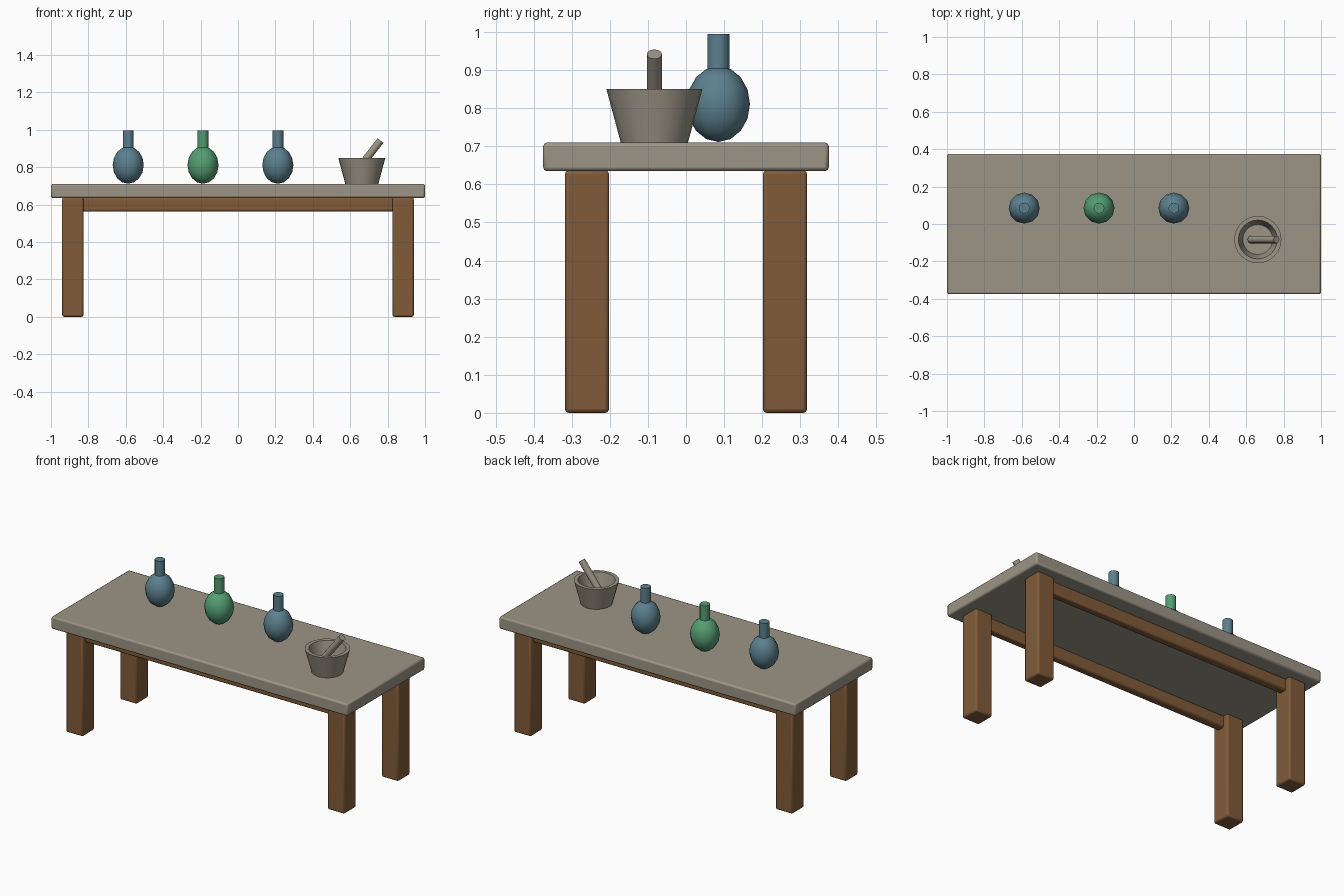
import bpy, math

if "Cube" in bpy.data.objects:
    bpy.data.objects.remove(bpy.data.objects["Cube"])


def material(name, rgb):
    m = bpy.data.materials.new(name)
    m.diffuse_color = (*rgb, 1)
    m.use_nodes = True
    m.node_tree.nodes["Principled BSDF"].inputs["Base Color"].default_value = m.diffuse_color
    return m


STONE = material("grey stone", (0.33, 0.30, 0.235))
WOOD = material("brown wood", (0.22, 0.105, 0.042))
BLUE = material("blue glass", (0.105, 0.215, 0.27))
GREEN = material("green glass", (0.09, 0.34, 0.17))


def finish(name, mat, angle=None):
    o = bpy.context.object
    o.name = name
    o.data.materials.append(mat)
    if angle:
        bpy.ops.object.shade_smooth_by_angle(angle=math.radians(angle))
    return o


def box(name, lo, hi, mat, bevel):
    centre = [(a + b) / 2 for a, b in zip(lo, hi)]
    bpy.ops.mesh.primitive_cube_add(size=1, location=centre)
    o = bpy.context.object
    o.scale = [b - a for a, b in zip(lo, hi)]
    bpy.ops.object.transform_apply(location=False, rotation=False, scale=True)
    m = o.modifiers.new("bevel", 'BEVEL')
    m.width = bevel
    m.segments = 2
    return finish(name, mat, 30)


def lathe(name, profile, sides, loc, mat):
    verts, faces = [], []
    for r, z in profile:
        for i in range(sides):
            a = 2 * math.pi * i / sides
            verts.append((r * math.cos(a), r * math.sin(a), z))
    for k in range(len(profile) - 1):
        for i in range(sides):
            j = (i + 1) % sides
            faces.append((k * sides + i, k * sides + j,
                          (k + 1) * sides + j, (k + 1) * sides + i))
    faces.append(tuple(reversed(range(sides))))
    faces.append(tuple(range(len(verts) - sides, len(verts))))
    me = bpy.data.meshes.new(name)
    me.from_pydata(verts, [], faces)
    o = bpy.data.objects.new(name, me)
    bpy.context.collection.objects.link(o)
    bpy.ops.object.select_all(action='DESELECT')
    o.select_set(True)
    bpy.context.view_layer.objects.active = o
    o.location = loc
    return finish(name, mat, 35)


# Table: slab, four legs, two long rails
box("table_top", (-1, -0.375, 0.635), (1, 0.375, 0.71), STONE, 0.01)
for sy, side in ((-1, "front"), (1, "back")):
    for sx, end in ((-1, "left"), (1, "right")):
        x, y = sx * 0.883, sy * 0.26
        box(f"{side}_{end}_leg", (x - 0.057, y - 0.058, 0),
            (x + 0.057, y + 0.058, 0.637), WOOD, 0.01)
    y = sy * 0.26
    box(f"{side}_rail", (-0.84, y - 0.025, 0.563), (0.84, y + 0.025, 0.637), WOOD, 0.01)

# Bottles: egg-shaped body with a straight neck
for i, (x, mat) in enumerate(((-0.587, BLUE), (-0.187, GREEN), (0.213, BLUE))):
    bpy.ops.mesh.primitive_uv_sphere_add(segments=12, ring_count=8, radius=0.083,
                                         location=(x, 0.085, 0.811))
    bpy.context.object.scale = (1, 1, 1.2)
    finish(f"bottle_body_{i + 1}", mat, 40)
    bpy.ops.mesh.primitive_cylinder_add(vertices=12, radius=0.029, depth=0.115,
                                        location=(x, 0.085, 0.9375))
    finish(f"bottle_neck_{i + 1}", mat, 40)

# Mortar: hollow tapered bowl
lathe("mortar", [(0.088, 0.709), (0.126, 0.85), (0.104, 0.85), (0.08, 0.755)],
      24, (0.662, -0.083, 0), STONE)

# Pestle leaning to the right
tilt, length = math.radians(38), 0.225
d = (math.sin(tilt), math.cos(tilt))
bpy.ops.mesh.primitive_cylinder_add(
    vertices=12, radius=0.02, depth=length, rotation=(0, tilt, 0),
    location=(0.762 - d[0] * length / 2, -0.083, 0.942 - d[1] * length / 2))
finish("pestle", STONE, 40)
